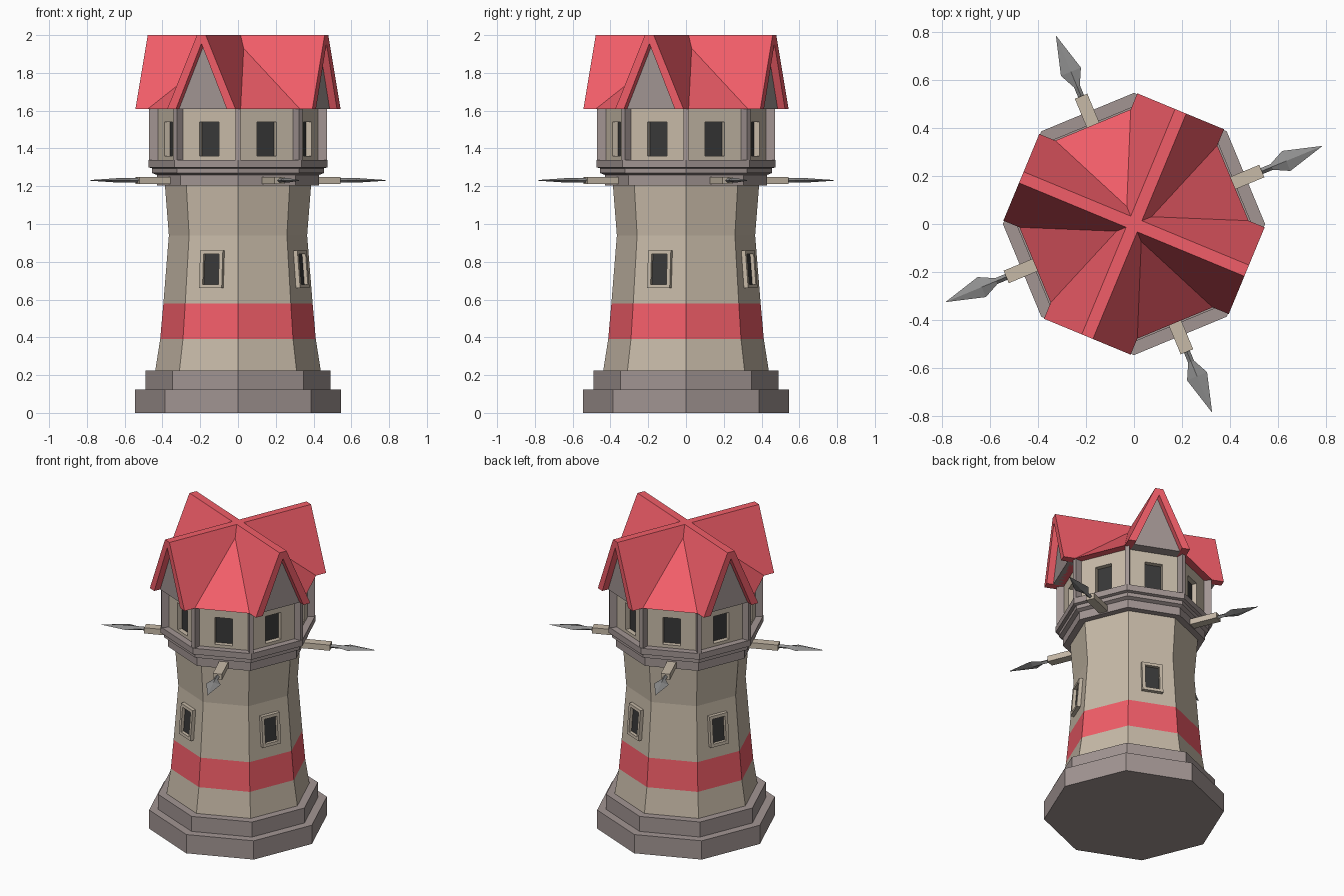
import bpy, bmesh, math
from mathutils import Matrix

if "Cube" in bpy.data.objects:
    bpy.data.objects.remove(bpy.data.objects["Cube"])


def material(name, rgb):
    m = bpy.data.materials.new(name)
    m.diffuse_color = (*rgb, 1)
    m.use_nodes = True
    m.node_tree.nodes["Principled BSDF"].inputs["Base Color"].default_value = m.diffuse_color
    return m


PLASTER = material("plaster", (0.57, 0.49, 0.39))
STONE = material("stone", (0.36, 0.30, 0.29))
RED = material("red", (0.88, 0.11, 0.14))
DARK = material("dark", (0.04, 0.04, 0.04))
METAL = material("metal", (0.28, 0.28, 0.28))


def build(name, verts, faces, mat, angle=0):
    me = bpy.data.meshes.new(name)
    me.from_pydata(verts, [], faces)
    bm = bmesh.new()
    bm.from_mesh(me)
    bmesh.ops.remove_doubles(bm, verts=bm.verts, dist=1e-5)
    bmesh.ops.recalc_face_normals(bm, faces=bm.faces)
    bm.to_mesh(me)
    bm.free()
    me.transform(Matrix.Rotation(math.radians(angle), 4, 'Z'))
    me.materials.append(mat)
    ob = bpy.data.objects.new(name, me)
    bpy.context.collection.objects.link(ob)
    return ob


def octagon(name, profile, mat, caps=True):
    """Eight-sided stack from (radius, z) points."""
    verts = [(r * math.cos(k * math.pi / 4), r * math.sin(k * math.pi / 4), z)
             for r, z in profile for k in range(8)]
    n = len(profile)
    faces = [(i * 8 + k, i * 8 + (k + 1) % 8, i * 8 + 8 + (k + 1) % 8, i * 8 + 8 + k)
             for i in range(n - 1) for k in range(8)]
    if caps:
        faces += [tuple(range(8)), tuple(range(n * 8 - 8, n * 8))]
    return build(name, verts, faces, mat)


def prism(name, pts, d0, d1, angle, mat, slope=0, zc=0):
    """Sideways/height outline extruded outward from d0 to d1 along an angle."""
    n = len(pts)
    verts = [(d - slope * (z - zc), u, z) for d in (d0, d1) for u, z in pts]
    faces = [(i, (i + 1) % n, n + (i + 1) % n, n + i) for i in range(n)]
    faces += [tuple(range(n)), tuple(range(n, 2 * n))]
    return build(name, verts, faces, mat, angle)


def box(name, u0, u1, z0, z1, d0, d1, angle, mat, **kw):
    return prism(name, [(u0, z0), (u1, z0), (u1, z1), (u0, z1)], d0, d1, angle, mat, **kw)


# Stepped base and tower shaft
octagon("base", [(0.545, 0), (0.545, 0.125), (0.49, 0.125), (0.49, 0.225), (0.42, 0.225)], STONE)
octagon("shaft_lower", [(0.438, 0.225), (0.412, 0.39)], PLASTER, False)
octagon("shaft_red_band", [(0.412, 0.39), (0.395, 0.58)], RED, False)
octagon("shaft_upper", [(0.395, 0.58), (0.366, 0.94), (0.387, 1.205)], PLASTER, False)

# Stone ledge under the lookout room
octagon("ledge", [(0.37, 1.205), (0.43, 1.205), (0.43, 1.26), (0.455, 1.27),
                  (0.455, 1.295), (0.475, 1.3), (0.475, 1.34), (0.40, 1.34)], STONE)

# Lookout room with recessed windows and corner posts
room = octagon("lookout_room", [(0.43, 1.335), (0.43, 1.62)], PLASTER)
for k in range(8):
    a = 22.5 + 45 * k
    cut = box("window_cutter", -0.055, 0.055, 1.36, 1.54, 0.36, 0.45, a, PLASTER)
    cut.hide_render = True
    cut.hide_viewport = True
    cut.display_type = 'WIRE'
    mod = room.modifiers.new("window", 'BOOLEAN')
    mod.operation = 'DIFFERENCE'
    mod.solver = 'EXACT'
    mod.object = cut
    box("lookout_pane", -0.055, 0.055, 1.36, 1.54, 0.355, 0.367, a, DARK)
    box("corner_post", -0.013, 0.013, 1.335, 1.615, 0.41, 0.47, 45 * k, STONE)

# Shaft windows, on the four sides below the gables
for k in range(4):
    a = 67.5 + 90 * k
    tilt = dict(slope=0.08, zc=0.76)
    for u0, u1, z0, z1 in [(-0.065, -0.045, 0.66, 0.86), (0.045, 0.065, 0.66, 0.86),
                           (-0.045, 0.045, 0.66, 0.68), (-0.045, 0.045, 0.84, 0.86)]:
        box("shaft_window_frame", u0, u1, z0, z1, 0.34, 0.375, a, PLASTER, **tilt)
    box("shaft_window_pane", -0.045, 0.045, 0.68, 0.84, 0.34, 0.355, a, DARK, **tilt)

# Eight-sided roof core and four gabled roofs with stone infill
octagon("roof_core", [(0.482, 1.61), (0.004, 1.995)], RED)
for k in range(4):
    a = 67.5 + 90 * k
    prism("gable_roof", [(-0.195, 1.61), (-0.025, 2.0), (0.025, 2.0), (0.195, 1.61),
                         (0.145, 1.61), (0, 1.955), (-0.145, 1.61)], 0, 0.507, a, RED)
    prism("gable_infill", [(-0.146, 1.61), (0.146, 1.61), (0, 1.957)], 0.3, 0.465, a, STONE)

# Spears on the other four sides
for k in range(4):
    a = 22.5 + 90 * k
    box("spear_shaft", -0.028, 0.028, 1.212, 1.25, 0.36, 0.575, a, PLASTER)
    sections = [(0.57, 0.013, 0.012), (0.62, 0.013, 0.012), (0.685, 0.045, 0.012), (0.845, 0.001, 0.002)]
    verts, faces = [], [(0, 1, 2, 3), (12, 13, 14, 15)]
    for d, w, h in sections:
        verts += [(d, w, 1.231), (d, 0, 1.231 + h), (d, -w, 1.231), (d, 0, 1.231 - h)]
    for s in range(3):
        faces += [(4 * s + i, 4 * s + (i + 1) % 4, 4 * s + 4 + (i + 1) % 4, 4 * s + 4 + i)
                  for i in range(4)]
    build("spear_head", verts, faces, METAL, a)
